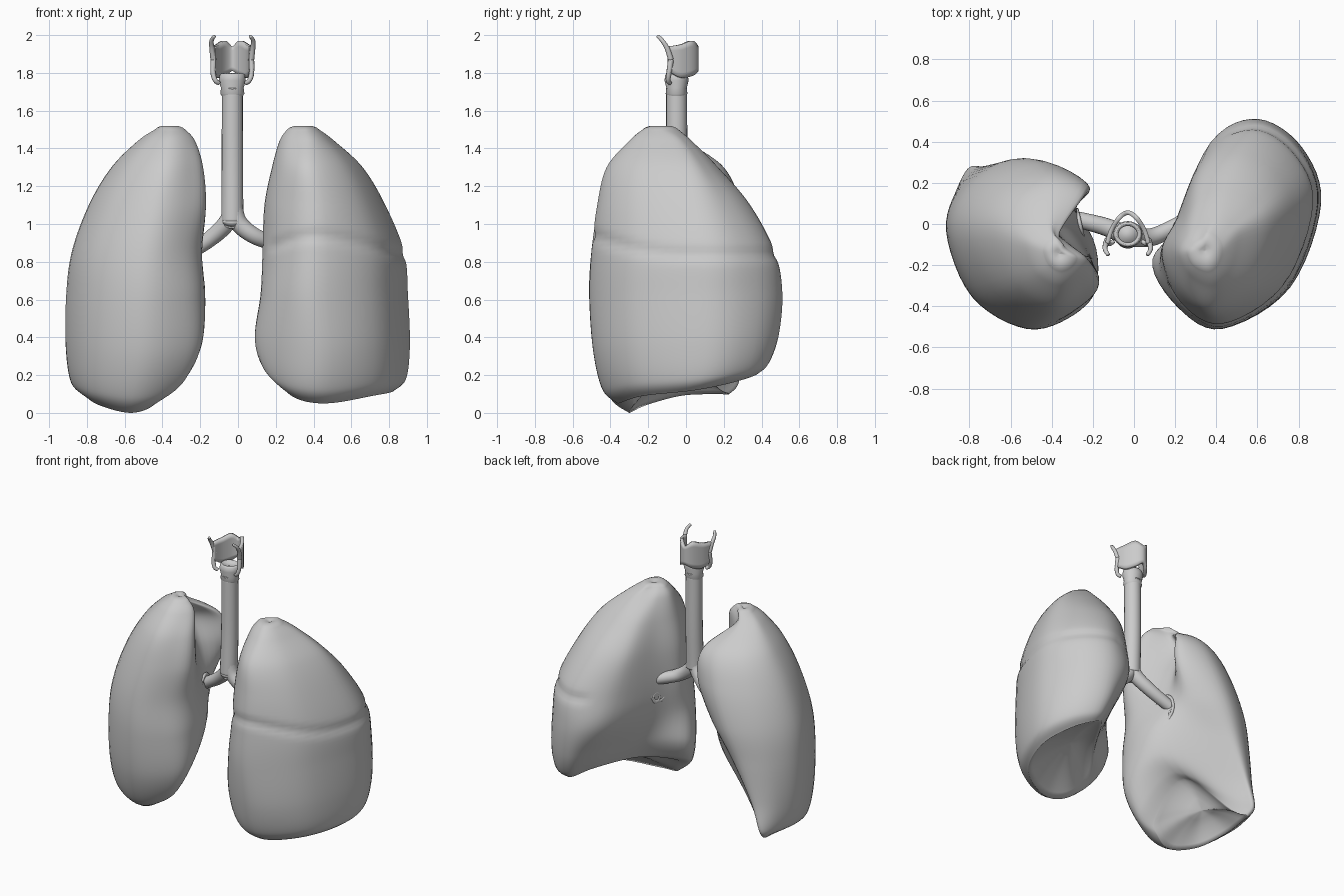
import bpy
import bmesh
from math import cos, sin, pi, exp
from mathutils import Vector

default_cube = bpy.data.objects.get("Cube")
if default_cube:
    bpy.data.objects.remove(default_cube, do_unlink=True)

# One plain grey for everything
grey = bpy.data.materials.new("soft_grey")
grey.use_nodes = True
grey.diffuse_color = (0.6, 0.6, 0.6, 1)
grey.node_tree.nodes["Principled BSDF"].inputs["Base Color"].default_value = (0.6, 0.6, 0.6, 1)


def finish(name, bm):
    """Turn a bmesh into a smooth, coloured object."""
    bmesh.ops.recalc_face_normals(bm, faces=bm.faces)
    mesh = bpy.data.meshes.new(name)
    bm.to_mesh(mesh)
    bm.free()
    mesh.materials.append(grey)
    for polygon in mesh.polygons:
        polygon.use_smooth = True
    obj = bpy.data.objects.new(name, mesh)
    bpy.context.scene.collection.objects.link(obj)
    return obj


def catmull(points, steps, closed):
    """Smooth curve through the points."""
    count = len(points)
    result = []

    def pick(i):
        return points[i % count] if closed else points[max(0, min(count - 1, i))]

    for i in range(count if closed else count - 1):
        a, b, c, d = (pick(i + k) for k in (-1, 0, 1, 2))
        for s in range(steps):
            t = s / steps
            result.append(b + (c - a) * (t / 2)
                          + (a * 2 - b * 5 + c * 4 - d) * (t * t / 2)
                          + (b * 3 - a - c * 3 + d) * (t ** 3 / 2))
    if not closed:
        result.append(points[-1].copy())
    return result


def skin(bm, rings, closed=True):
    """Bridge a stack of equal rings with quads."""
    rows = [[bm.verts.new(p) for p in ring] for ring in rings]
    count = len(rows[0])
    for low, high in zip(rows, rows[1:]):
        for j in range(count if closed else count - 1):
            k = (j + 1) % count
            bm.faces.new((low[j], low[k], high[k], high[j]))
    return rows


def section(row):
    """Outline from height and front, outer, back, rear lip, dent and inner points."""
    z, *flat = [n / 100 for n in row]
    front, outer, back, lip, dent, inner = (
        Vector((flat[i], flat[i + 1], z)) for i in range(0, len(flat), 2))

    def corner(p, q):
        centre = Vector((p.x, q.y, z))
        return centre + (p - centre + q - centre) * 0.68

    return [front, corner(front, outer), outer, corner(back, outer), back,
            lip, dent, inner, corner(front, inner)]


def build_lung(name, table, side, rim_heights, fissure):
    outlines = [section(row) for row in table]
    columns = [catmull(list(column), 10, False) for column in zip(*outlines)]
    steps = 6
    rings = [catmull(list(ring), steps, True) for ring in zip(*columns)]
    lifts = catmull([h / 100 for h in rim_heights], steps, True)
    for ring in rings:
        centre = sum(ring, Vector()) / len(ring)
        for j, p in enumerate(ring):
            # the lower rim rises and falls, fading out upward
            p.z += lifts[j] * max(0, 1 - p.z) ** 2
            # shallow fissure round the front and outer faces
            if fissure and (j < 4.5 * steps or j > 7.5 * steps):
                height = 0.84 + 0.4 * min(p.y, 0) ** 2
                p += (centre - p).normalized() * 0.012 * exp(-((p.z - height) / 0.03) ** 2)
    # hollow base
    rim = rings[0]
    centre = sum(rim, Vector()) / len(rim)
    hollow = []
    for scale in (0.05, 0.3, 0.55, 0.75, 0.9):
        ring = [centre.lerp(p, scale) for p in rim]
        for p in ring:
            p.z += 0.1 * (1 - scale ** 2)
        hollow.append(ring)
    rings = hollow + rings
    # rounded tip
    tip = sum(rings[-1], Vector()) / len(rings[-1])
    for scale, rise in ((0.85, 0.01), (0.7, 0.011), (0.5, 0.008), (0.2, 0.004)):
        rings.append([tip.lerp(p, scale) + Vector((0, 0, rise)) for p in rings[-1]])
    for ring in rings:
        for p in ring:
            p.x *= side
    bm = bmesh.new()
    rows = skin(bm, rings)
    bm.faces.new(rows[0])
    bm.faces.new(rows[-1])
    return finish(name, bm)


# Lungs: height, then six outline points, in hundredths
left_table = [
    (0, 46, -36, 83, 5, 64, 39, 52, 29, 35, 2, 20, -22),
    (8, 45, -44, 89, 8, 65, 44, 52, 34, 33, 2, 13, -20),
    (30, 45, -49, 91, 10, 63, 49, 48, 39, 29, 4, 9, -17),
    (60, 43, -51, 90, 10, 60, 51, 39, 41, 23, 3, 12, -20),
    (85, 43, -50, 88, 10, 58, 47, 35, 35, 20, 1, 13, -16),
    (110, 42, -47, 78, 5, 51, 34, 32, 26, 22, 4, 14, -14),
    (130, 39, -42, 66, 0, 45, 17, 32, 13, 24, 1, 18, -14),
    (144, 38, -30, 51, -6, 40, 3, 32, 0, 26, -5, 22, -14),
    (150, 36, -23, 43, -12, 36, -4, 32, -7, 28, -10, 26, -14),
]
right_table = [
    (0, 57, -30, 81, -3, 78, 23, 71, 16, 46, -4, 39, -24),
    (8, 56, -40, 88, -4, 79, 28, 71, 20, 38, -4, 28, -27),
    (30, 53, -48, 91, -4, 74, 28, 64, 21, 27, -4, 19, -29),
    (60, 52, -51, 91, -3, 64, 30, 49, 21, 22, -3, 18, -29),
    (85, 50, -50, 88, -3, 53, 32, 33, 20, 26, 0, 19, -26),
    (110, 45, -46, 79, -3, 43, 29, 22, 18, 32, 1, 17, -26),
    (130, 40, -40, 67, -4, 39, 20, 24, 14, 39, 0, 19, -22),
    (144, 37, -30, 53, -10, 41, 0, 37, -4, 35, -8, 23, -17),
    (150, 36, -23, 44, -13, 38, -7, 35, -9, 33, -12, 28, -16),
]
build_lung("left_lung", left_table, 1, (5, 9, 12, 17, 22, 28, 30, 22, 9), True)
build_lung("right_lung", right_table, -1, (0, 4, 9, 10, 10, 14, 38, 14, 4), False)


def tube(name, path, radii, sides=20):
    """Round tube along a smooth path."""
    points = catmull([Vector(p) for p in path], 6, False)
    rings = []
    for i, p in enumerate(points):
        along = points[min(i + 1, len(points) - 1)] - points[max(i - 1, 0)]
        turn = Vector((0, 0, 1)).rotation_difference(along)
        f = i / (len(points) - 1)
        radius = radii[0] * (1 - f) + radii[1] * f
        rings.append([p + turn @ Vector((cos(2 * pi * k / sides), sin(2 * pi * k / sides), 0)) * radius
                      for k in range(sides)])
    bm = bmesh.new()
    rows = skin(bm, rings)
    bm.faces.new(rows[0])
    bm.faces.new(rows[-1])
    return finish(name, bm)


# Windpipe and its two branches
mid_x, mid_y = -0.03, -0.05
tube("windpipe", [(mid_x, mid_y, 1.72), (mid_x, mid_y, 1.35), (mid_x, -0.06, 1.06), (mid_x, -0.06, 1.02)],
     (0.055, 0.06))
tube("right_bronchus", [(mid_x, -0.06, 1.12), (-0.05, -0.05, 1.02), (-0.15, -0.01, 0.92), (-0.31, 0.03, 0.82)],
     (0.053, 0.038))
tube("left_bronchus", [(mid_x, -0.06, 1.12), (0, -0.065, 1.01), (0.1, -0.06, 0.93), (0.24, 0.01, 0.89)],
     (0.053, 0.038))

# Vessel rings where the branches enter the lungs
for name, x, y, z, turn in (("right", -0.263, 0.0, 0.82, 0.22), ("left", 0.212, 0.01, 0.83, -0.38)):
    for part, dy, dz, size in (("outer", 0, 0, 0.07), ("upper", 0.02, 0.05, 0.025),
                               ("lower", 0.02, -0.06, 0.025), ("front", -0.04, -0.02, 0.02)):
        bpy.ops.mesh.primitive_torus_add(
            major_radius=size, minor_radius=0.01, major_segments=24, minor_segments=8,
            location=(x - dy * turn, y + dy, z + dz), rotation=(0, pi / 2, turn))
        ring = bpy.context.object
        ring.name = f"{name}_{part}_vessel_ring"
        ring.scale.x = 1.3
        ring.data.materials.append(grey)
        bpy.ops.object.shade_smooth()

# Ring cartilage under the voice box
profile = [(0.05, 1.67), (0.064, 1.69), (0.06, 1.72), (0.071, 1.76), (0.066, 1.79), (0.055, 1.8), (0.045, 1.76)]
bm = bmesh.new()
skin(bm, [[(mid_x + r * cos(a), mid_y + 0.9 * r * sin(a), z) for a in (2 * pi * k / 28 for k in range(28))]
          for r, z in profile])
finish("ring_cartilage", bm)

# Shield cartilage: bent plate given by its half outline (x, y, bottom, top)
half = [(0.1, -0.095, 1.81, 1.94), (0.08, -0.03, 1.775, 1.95), (0.042, 0.03, 1.785, 1.97), (0, 0.055, 1.81, 1.94)]
whole = half + [(-x, y, low, high) for x, y, low, high in half[-2::-1]]
lower = catmull([Vector((mid_x + x, y, low)) for x, y, low, high in whole], 6, False)
upper = catmull([Vector((mid_x + x, y, high)) for x, y, low, high in whole], 6, False)
bm = bmesh.new()
skin(bm, [[a.lerp(b, f / 6) for a, b in zip(lower, upper)] for f in range(7)], closed=False)
shield = finish("shield_cartilage", bm)
thick = shield.modifiers.new("thickness", "SOLIDIFY")
thick.thickness = 0.022
thick.offset = 0

# Upper and lower horns of the shield
for name, s in (("left", 1), ("right", -1)):
    tube(f"{name}_upper_horn", [(mid_x + s * x, y, z) for x, y, z in
         ((0.1, -0.08, 1.87), (0.108, -0.1, 1.93), (0.11, -0.125, 1.97), (0.095, -0.15, 1.995))], (0.016, 0.009), 10)
    tube(f"{name}_lower_horn", [(mid_x + s * x, y, z) for x, y, z in
         ((0.1, -0.08, 1.87), (0.102, -0.09, 1.8), (0.09, -0.095, 1.76), (0.07, -0.085, 1.745))], (0.016, 0.011), 10)
